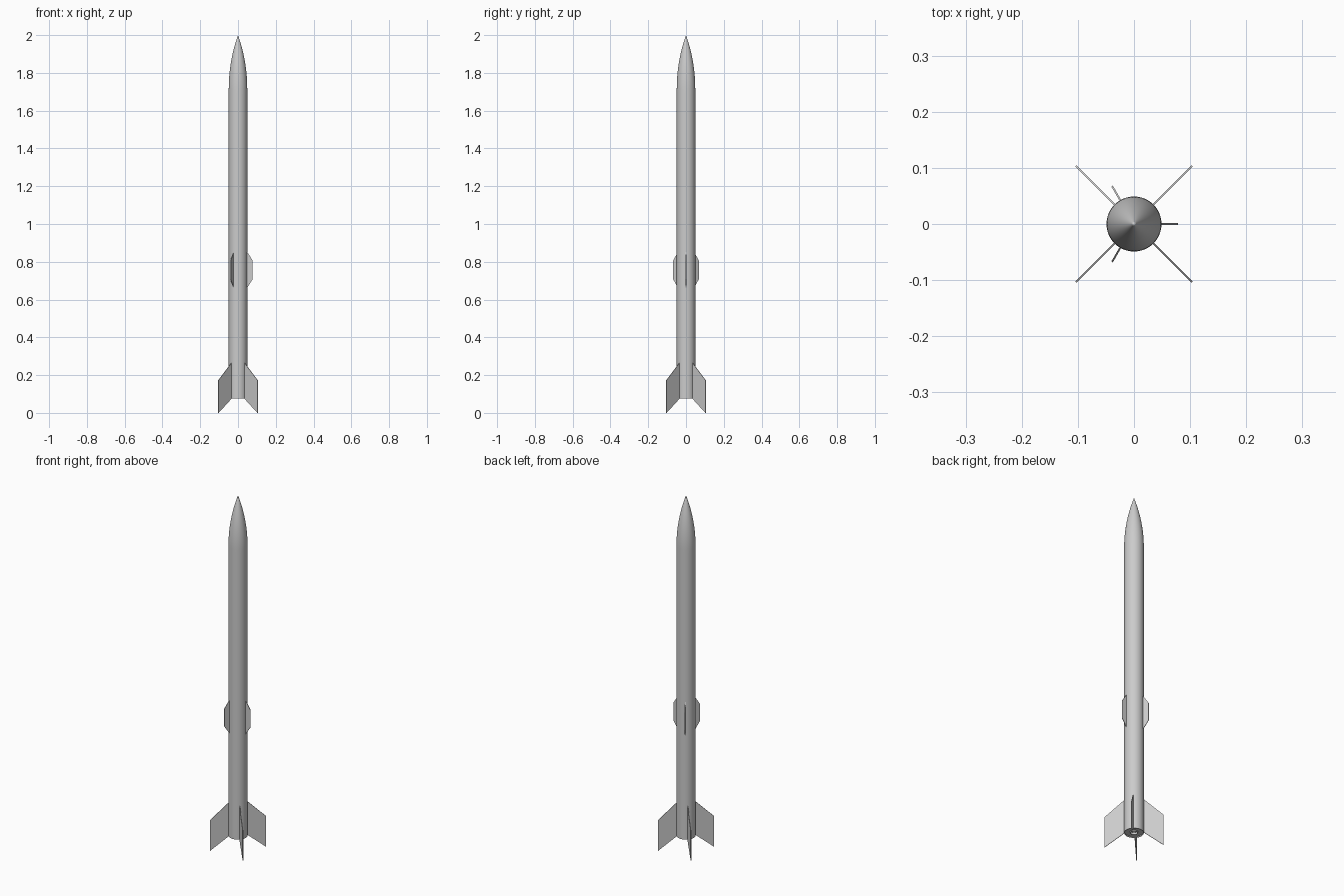
import bpy, bmesh
from math import sin, cos, pi, sqrt, radians

if "Cube" in bpy.data.objects:
    bpy.data.objects.remove(bpy.data.objects["Cube"])

R = 0.049        # body radius
BASE = 0.075     # bottom of body tube
SHOULDER = 1.69  # body / nose joint


def finish(name, bm, smooth=True):
    bmesh.ops.remove_doubles(bm, verts=bm.verts, dist=1e-5)
    bmesh.ops.recalc_face_normals(bm, faces=bm.faces)
    mesh = bpy.data.meshes.new(name)
    bm.to_mesh(mesh)
    bm.free()
    obj = bpy.data.objects.new(name, mesh)
    bpy.context.collection.objects.link(obj)
    if smooth:
        bpy.ops.object.select_all(action='DESELECT')
        obj.select_set(True)
        bpy.context.view_layer.objects.active = obj
        bpy.ops.object.shade_smooth_by_angle(angle=radians(35))
    return obj


def lathe(name, profile, segments=64):
    """Spin an (r, z) profile around the z axis."""
    bm = bmesh.new()
    verts = [bm.verts.new((r, 0, z)) for r, z in profile]
    edges = [bm.edges.new(pair) for pair in zip(verts, verts[1:])]
    bmesh.ops.spin(bm, geom=verts + edges, cent=(0, 0, 0), axis=(0, 0, 1),
                   angle=2 * pi, steps=segments)
    return finish(name, bm)


def fin(name, outline, angle, thickness):
    """Flat plate with an (r, z) outline, turned to the given angle."""
    bm = bmesh.new()
    c, s, h = cos(angle), sin(angle), thickness / 2
    sides = [[bm.verts.new((r * c - t * s, r * s + t * c, z)) for r, z in outline]
             for t in (-h, h)]
    for side in sides:
        bm.faces.new(side)
    n = len(outline)
    for i in range(n):
        j = (i + 1) % n
        bm.faces.new((sides[0][i], sides[0][j], sides[1][j], sides[1][i]))
    return finish(name, bm, smooth=False)


# Body tube with a closed top and a flat aft ring
lathe("body_tube", [(0, SHOULDER), (R, SHOULDER), (R, BASE), (R - 0.002, BASE),
                    (R - 0.002, BASE + 0.006), (0.02, BASE + 0.006)])

# Motor tube and recessed nozzle
lathe("motor_tube", [(0.02, BASE + 0.006), (0.02, BASE), (0.017, BASE),
                     (0.017, BASE + 0.012), (0.014, BASE + 0.012),
                     (0.006, BASE + 0.03), (0, BASE + 0.03)])

# Nose cone: short straight collar, then a tangent ogive
z0 = SHOULDER + 0.025
L = 2.0 - z0
rho = (R * R + L * L) / (2 * R)
ogive = [(sqrt(rho ** 2 - (L * i / 24) ** 2) + R - rho, z0 + L * i / 24) for i in range(24)]
lathe("nose_cone", [(0, SHOULDER), (R, SHOULDER)] + ogive + [(0, 2.0)])

# Four swept tail fins
tail = [(R - 0.002, 0.267), (0.1465, 0.173), (0.1465, 0.0), (R - 0.002, BASE + 0.002)]
for k in range(4):
    fin(f"tail_fin_{k + 1}", tail, radians(45 + 90 * k), 0.0032)

# Three small mid-body fins
mid = [(R - 0.002, 0.855), (0.078, 0.806), (0.078, 0.708), (R - 0.002, 0.66)]
for k in range(3):
    fin(f"mid_fin_{k + 1}", mid, radians(120 * k), 0.0032)
